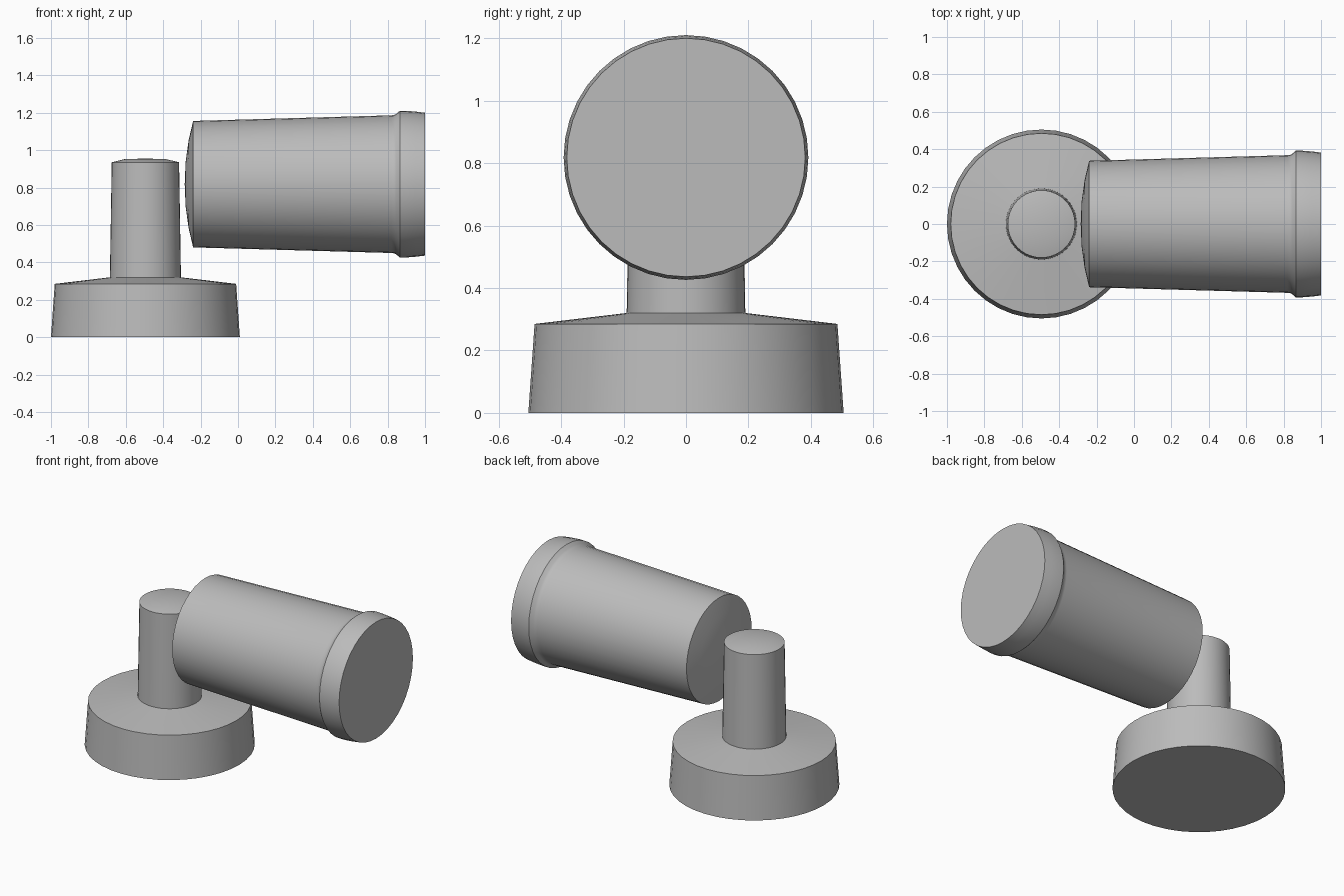
import bpy
import bmesh
import math
from mathutils import Matrix

cube = bpy.data.objects.get("Cube")
if cube:
    bpy.data.objects.remove(cube, do_unlink=True)

SEGMENTS = 40

grey = bpy.data.materials.new("plain grey")
grey.use_nodes = True
colour = (0.5, 0.5, 0.5, 1)
grey.diffuse_color = colour
grey.node_tree.nodes["Principled BSDF"].inputs["Base Color"].default_value = colour


def turned_part(name, profile, matrix):
    """Revolve (radius, height) points about z; zero radius makes a pole."""
    bm = bmesh.new()
    rings = []
    for radius, height in profile:
        count = SEGMENTS if radius > 0 else 1
        rings.append([bm.verts.new((radius * math.cos(i * math.tau / SEGMENTS),
                                    radius * math.sin(i * math.tau / SEGMENTS),
                                    height)) for i in range(count)])
    for low, high in zip(rings, rings[1:]):
        for i in range(SEGMENTS):
            j = (i + 1) % SEGMENTS
            if len(low) == 1:
                bm.faces.new((low[0], high[j], high[i]))
            elif len(high) == 1:
                bm.faces.new((low[i], low[j], high[0]))
            else:
                bm.faces.new((low[i], low[j], high[j], high[i]))
    # Flat caps on open ends
    if len(rings[0]) > 1:
        bm.faces.new(rings[0][::-1])
    if len(rings[-1]) > 1:
        bm.faces.new(rings[-1])
    bm.transform(matrix)
    bmesh.ops.recalc_face_normals(bm, faces=bm.faces)
    mesh = bpy.data.meshes.new(name)
    bm.to_mesh(mesh)
    bm.free()
    mesh.materials.append(grey)
    part = bpy.data.objects.new(name, mesh)
    bpy.context.collection.objects.link(part)
    bpy.ops.object.select_all(action="DESELECT")
    part.select_set(True)
    bpy.context.view_layer.objects.active = part
    bpy.ops.object.shade_smooth_by_angle(angle=math.radians(25))


# Wide tapered foot with a sloping shoulder and a domed post
turned_part("base_and_post",
            [(0.505, 0), (0.485, 0.285), (0.19, 0.32), (0.18, 0.935),
             (0.11, 0.952), (0, 0.955)],
            Matrix.Translation((-0.495, 0, 0)))

# Lamp barrel lying along x, with a domed back and a collar at the mouth
turned_part("lamp_barrel",
            [(0, -0.285), (0.12, -0.28), (0.235, -0.264), (0.338, -0.24),
             (0.368, 0.82), (0.37, 0.835), (0.375, 0.845), (0.392, 0.865),
             (0.392, 0.9), (0.388, 0.95), (0.382, 1)],
            Matrix.Translation((0, 0, 0.818)) @ Matrix.Rotation(math.pi / 2, 4, "Y"))
